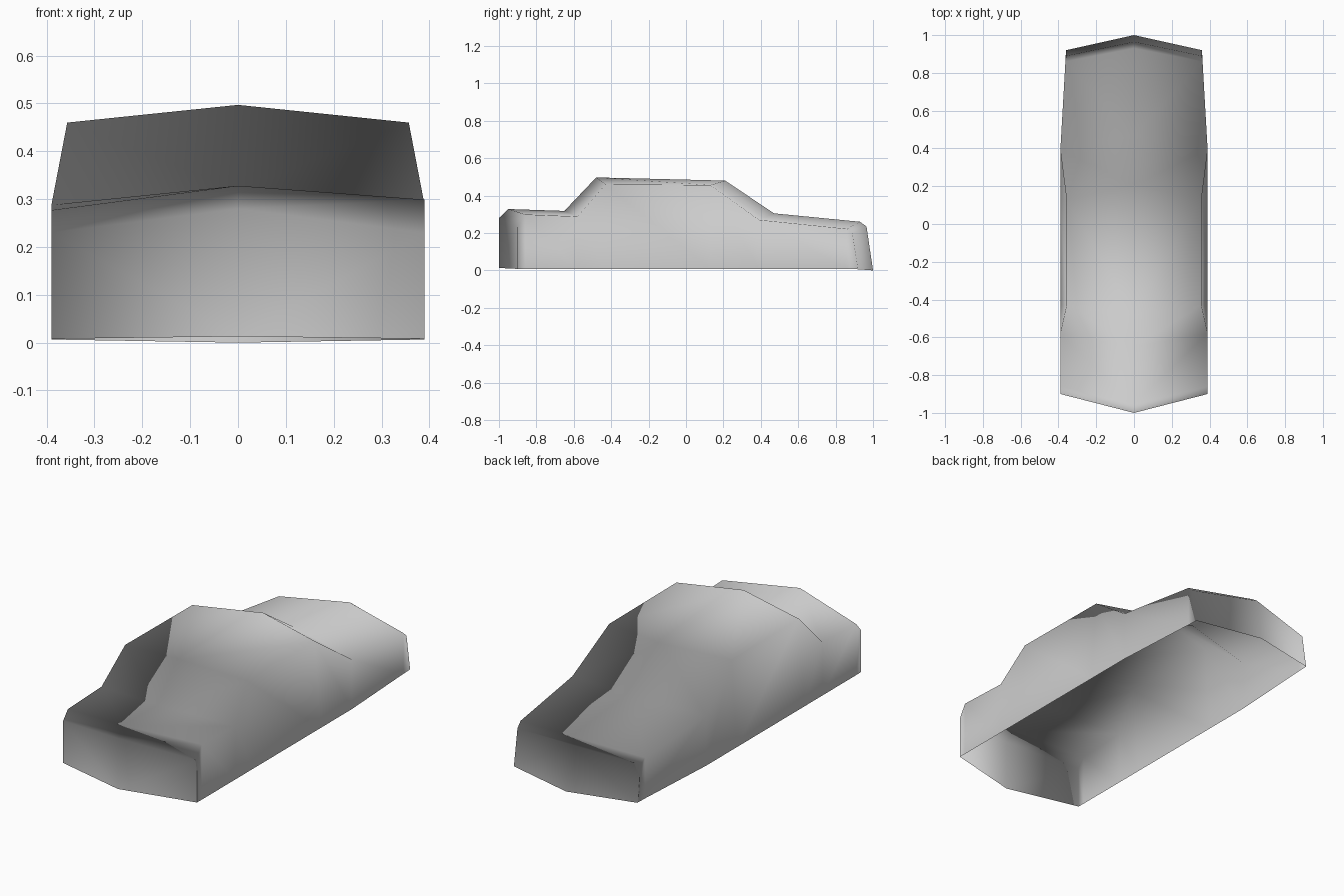
import bpy
import bmesh
from mathutils import Vector

cube = bpy.data.objects.get("Cube")
if cube:
    bpy.data.objects.remove(cube)

# Single flat body colour
grey = bpy.data.materials.new("body_grey")
grey.use_nodes = True
colour = (0.6, 0.6, 0.6, 1)
grey.diffuse_color = colour
grey.node_tree.nodes["Principled BSDF"].inputs["Base Color"].default_value = colour

# Centre ridge (y, z) from front sill over the roof to the rear sill
ridge = [(-1, .013), (-1, .28), (-.95, .328), (-.65, .318), (-.48, .497),
         (.21, .48), (.47, .305), (.93, .26), (.965, .235), (1, 0)]

# Matching shoulder edge (x, y, z)
shoulder = [(.39, -.9, .008), (.39, -.9, .23), (.39, -.86, .288), (.39, -.58, .288),
            (.357, -.43, .46), (.357, .13, .456), (.39, .39, .27),
            (.363, .86, .222), (.36, .89, .195), (.36, .92, .006)]

bm = bmesh.new()


def build_half(side, centre):
    """Panels and side wall on one side of the centre line."""
    edge = [bm.verts.new((side * x, y, z)) for x, y, z in shoulder]
    edge[2].co.z += side * .011  # hood corner sits a little higher on the left
    last = len(edge) - 1

    # Hood, roof and tail panels between ridge and shoulder
    for i in range(last):
        bm.faces.new((centre[i], edge[i], edge[i + 1], centre[i + 1]))

    # Side wall dropping from the shoulder to the sill
    sill = [edge[0], edge[0]]
    for x, y, z in shoulder[2:-2]:
        sill.append(bm.verts.new((side * (.39 if y < .4 else x), y, .007)))
    sill += [edge[last], edge[last]]
    for i in range(1, last - 1):
        corners = (edge[i], sill[i], sill[i + 1], edge[i + 1])
        bm.faces.new(list(dict.fromkeys(corners)))


spine = [bm.verts.new((0, y, z)) for y, z in ridge]
for s in (1, -1):
    build_half(s, spine)

# Turn the whole open shell outwards, smooth all over
bmesh.ops.recalc_face_normals(bm, faces=bm.faces[:])
bm.faces.ensure_lookup_table()
if bm.faces[0].normal.y > 0:
    bmesh.ops.reverse_faces(bm, faces=bm.faces[:])
for f in bm.faces:
    f.smooth = True

mesh = bpy.data.meshes.new("car_body_shell")
bm.to_mesh(mesh)
bm.free()
mesh.materials.append(grey)

# Smooth shading normals, mirrored front to back
normals = [Vector((v.normal.x, -v.normal.y, v.normal.z)) for v in mesh.vertices]
mesh.normals_split_custom_set_from_vertices(normals)

body = bpy.data.objects.new("car_body_shell", mesh)
bpy.context.collection.objects.link(body)
